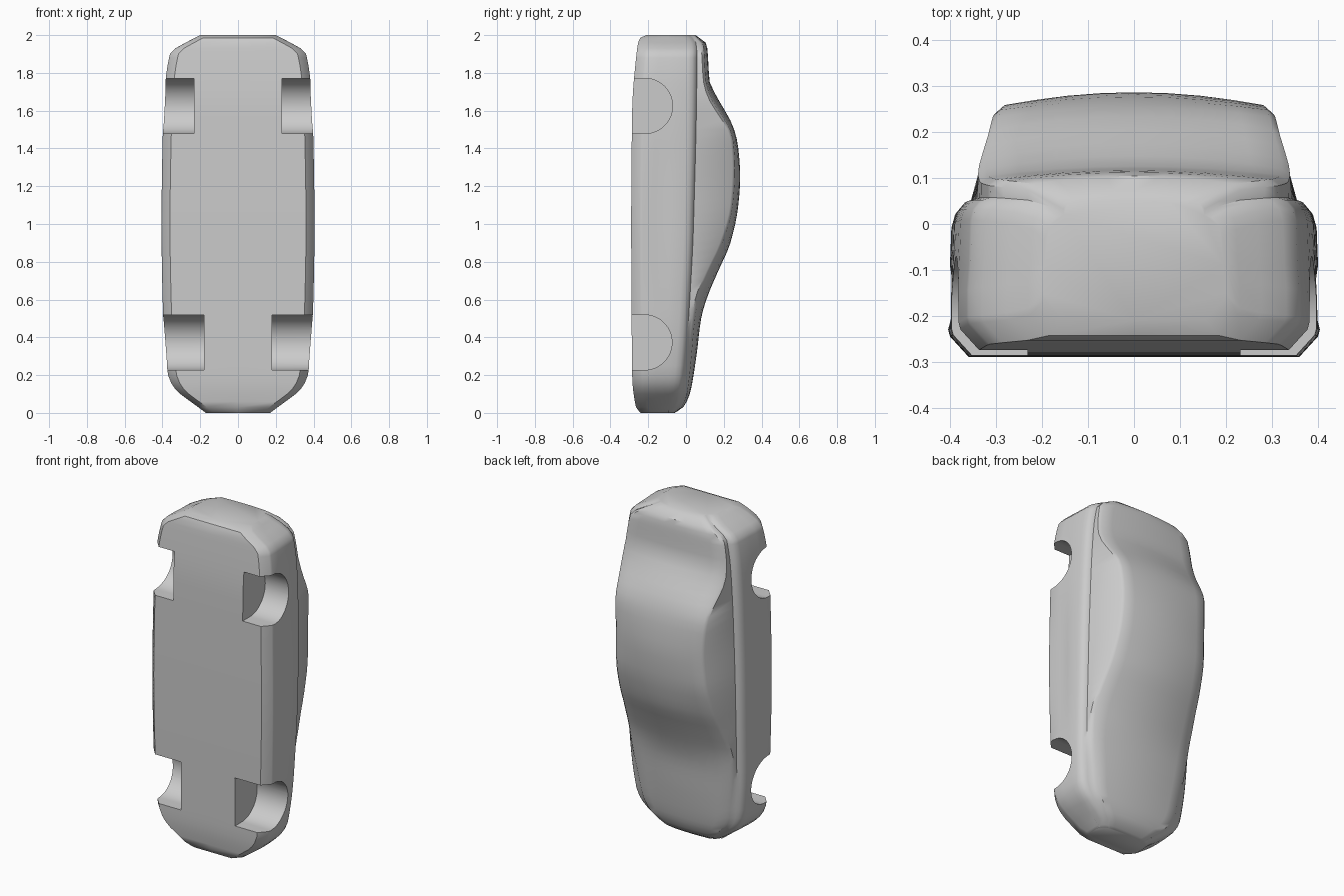
import bpy
import bmesh
import math

default_cube = bpy.data.objects.get("Cube")
if default_cube:
    bpy.data.objects.remove(default_cube, do_unlink=True)

body_grey = bpy.data.materials.new("body grey")
body_grey.use_nodes = True
GREY = (0.6, 0.6, 0.6, 1)
body_grey.diffuse_color = GREY
body_grey.node_tree.nodes["Principled BSDF"].inputs["Base Color"].default_value = GREY


def curve(keys, z):
    """Smooth interpolation through (z, value) keys without overshoot."""
    if z <= keys[0][0]:
        return keys[0][1]
    if z >= keys[-1][0]:
        return keys[-1][1]
    slopes = [(b[1] - a[1]) / (b[0] - a[0]) for a, b in zip(keys, keys[1:])]
    tangents = [slopes[0]]
    for s, t in zip(slopes, slopes[1:]):
        tangents.append(2 * s * t / (s + t) if s * t > 0 else 0)
    tangents.append(slopes[-1])
    i = max(k for k in range(len(slopes)) if keys[k][0] <= z)
    h = keys[i + 1][0] - keys[i][0]
    t = (z - keys[i][0]) / h
    return (keys[i][1] + h * tangents[i] * t * (1 - t) ** 2
            + (keys[i + 1][1] - keys[i][1]) * t * t * (3 - 2 * t)
            + h * tangents[i + 1] * t * t * (t - 1))


# Outline curves along the length of the body, nose at z = 0
floor_y = [(0, -.24), (.03, -.265), (.2, -.285), (1, -.29), (1.6, -.285), (1.9, -.262), (1.98, -.248), (2, -.21)]
half_width = [(0, .17), (.03, .21), (.13, .335), (.2, .37), (.5, .396), (1, .405), (1.4, .4),
              (1.7, .388), (1.9, .36), (1.985, .23), (2, .2)]
belt_y = [(0, -.07), (.03, -.04), (.1, -.02), (.6, .02), (1, .04), (1.9, .058), (1.97, .05), (2, .02)]
roof_y = [(0, -.06), (.03, -.015), (.1, .02), (.3, .055), (.5, .08), (.6, .108), (.75, .17), (.9, .235),
          (1.1, .277), (1.25, .287), (1.4, .277), (1.5, .255), (1.68, .16), (1.75, .126), (1.95, .11), (2, .05)]
edge_y = [(0, -.065), (.03, -.025), (.1, .004), (.5, .045), (.6, .06), (.75, .12), (.9, .19), (1.1, .245),
          (1.3, .257), (1.45, .247), (1.68, .125), (1.75, .105), (1.95, .09), (2, .045)]
edge_inset = [(0, .05), (.2, .08), (.58, .055), (.9, .09), (1.25, .11), (1.5, .09), (1.7, .052), (2, .05)]


def section(z):
    """Half cross-section from the floor centre round to the roof centre."""
    f, w, b = curve(floor_y, z), curve(half_width, z), curve(belt_y, z)
    top, edge = curve(roof_y, z), curve(edge_y, z)
    x = w - curve(edge_inset, z)
    waist = .016 * max(0, math.sin(math.pi * min(1, max(0, (z - .5) / .95))))
    crown = [(x * k, edge + (top - edge) * (1 - k * k)) for k in (.96, .75, .5, .25, 0)]
    return [(0, f), (w - .045, f), (w - .004, f + .045), (w, f + .06), (w - waist, f + .12),
            (w - .004, -.09), (w - .007, b - .05), (w - .014, b - .025), (w - .03, b - .006),
            (w - .047, b), (x + .004, edge - .012)] + crown


# Car body: loft the mirrored sections from nose to tail
stations = [0, .008, .03, .06, .1, .13, .16, .2]
stations += [.25 + .05 * i for i in range(33)]
stations += [1.88, 1.9, 1.93, 1.96, 1.985, 2]
bm = bmesh.new()
rings = []
for z in stations:
    half = section(z)
    loop = half + [(-x, y) for x, y in half[-2:0:-1]]
    rings.append([bm.verts.new((x, y, z)) for x, y in loop])
for low, high in zip(rings, rings[1:]):
    for i in range(len(low)):
        j = (i + 1) % len(low)
        bm.faces.new((low[i], low[j], high[j], high[i]))
bm.faces.new(rings[0][::-1])
bm.faces.new(rings[-1])
bmesh.ops.recalc_face_normals(bm, faces=bm.faces)
mesh = bpy.data.meshes.new("car_body")
bm.to_mesh(mesh)
bm.free()
mesh.materials.append(body_grey)
car_body = bpy.data.objects.new("car_body", mesh)
bpy.context.collection.objects.link(car_body)


def wheel_well(name, side, inner, z, centre_y, radius=.146):
    """Cut an arch-shaped pocket from the underside."""
    arch = [(-.5, z - radius)]
    for i in range(33):
        a = -math.pi / 2 + math.pi * i / 32
        arch.append((centre_y + radius * math.cos(a), z + radius * math.sin(a)))
    arch.append((-.5, z + radius))
    cut = bmesh.new()
    face = cut.faces.new([cut.verts.new((side * inner, y, h)) for y, h in arch])
    made = bmesh.ops.extrude_face_region(cut, geom=[face])
    moved = [v for v in made["geom"] if isinstance(v, bmesh.types.BMVert)]
    bmesh.ops.translate(cut, verts=moved, vec=(side * .4, 0, 0))
    bmesh.ops.recalc_face_normals(cut, faces=cut.faces)
    data = bpy.data.meshes.new(name)
    cut.to_mesh(data)
    cut.free()
    data.materials.append(body_grey)
    cutter = bpy.data.objects.new(name, data)
    bpy.context.collection.objects.link(cutter)
    cutter.hide_render = True
    boolean = car_body.modifiers.new(name, "BOOLEAN")
    boolean.operation = "DIFFERENCE"
    boolean.solver = "EXACT"
    boolean.object = cutter
    return cutter


# Wheel wells, two at each end
cutters = []
for label, side in (("left", 1), ("right", -1)):
    cutters.append(wheel_well("front_well_" + label, side, .18, .373, -.22))
    cutters.append(wheel_well("rear_well_" + label, side, .232, 1.625, -.217))

# Apply the cuts, remove the cutters and shade smoothly with sharp edges kept
bpy.ops.object.select_all(action="DESELECT")
car_body.select_set(True)
bpy.context.view_layer.objects.active = car_body
for modifier in list(car_body.modifiers):
    bpy.ops.object.modifier_apply(modifier=modifier.name)
for cutter in cutters:
    bpy.data.objects.remove(cutter, do_unlink=True)
bpy.ops.object.shade_smooth_by_angle(angle=math.radians(38))
